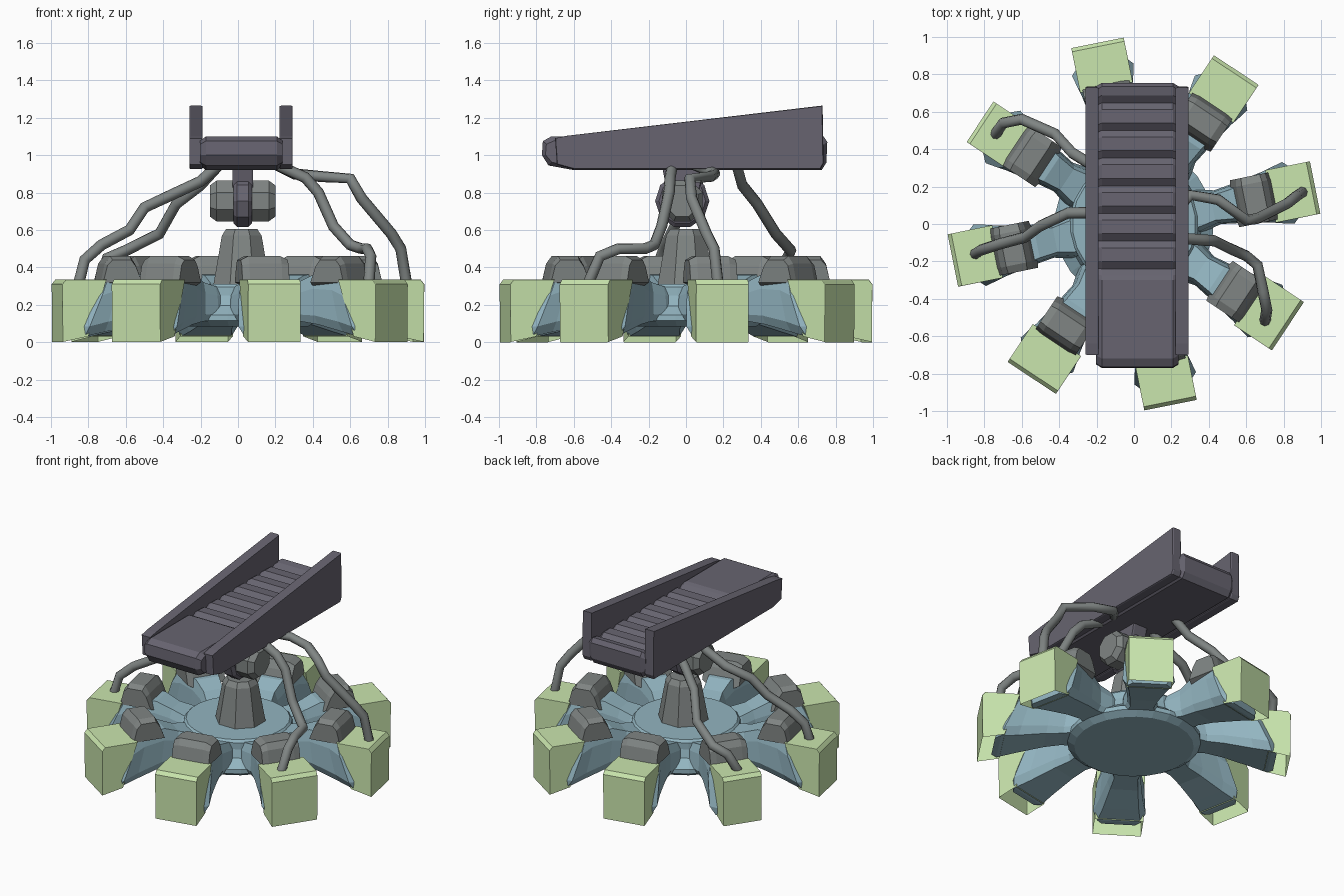
import bpy, bmesh
from math import sin, cos, tau, radians
from mathutils import Matrix

cube = bpy.data.objects.get("Cube")
if cube:
    bpy.data.objects.remove(cube)


def material(name, rgb):
    m = bpy.data.materials.new(name)
    m.use_nodes = True
    m.diffuse_color = (*rgb, 1)
    m.node_tree.nodes["Principled BSDF"].inputs["Base Color"].default_value = (*rgb, 1)
    return m


GREEN = material("pale_green", (0.59, 0.79, 0.42))
BLUE = material("dusty_blue", (0.29, 0.46, 0.53))
GREY = material("mid_grey", (0.215, 0.235, 0.23))
DARK = material("dark_slate", (0.135, 0.127, 0.162))


def loft(name, rings, mat, matrix=None, closed=True):
    """Skin a list of equal-length rings and cap both ends; open rings leave a gap."""
    bm = bmesh.new()
    loops = [[bm.verts.new(p) for p in ring] for ring in rings]
    n = len(loops[0])
    for a, b in zip(loops, loops[1:]):
        for i in range(n if closed else n - 1):
            j = (i + 1) % n
            bm.faces.new((a[i], a[j], b[j], b[i]))
    bm.faces.new(loops[0][::-1])
    bm.faces.new(loops[-1])
    bmesh.ops.recalc_face_normals(bm, faces=bm.faces)
    if matrix:
        bm.transform(matrix)
    mesh = bpy.data.meshes.new(name)
    bm.to_mesh(mesh)
    bm.free()
    mesh.materials.append(mat)
    obj = bpy.data.objects.new(name, mesh)
    bpy.context.collection.objects.link(obj)
    return obj


def turned(name, profile, sides, mat, matrix=None):
    """Solid of (radius, height) steps around z."""
    rings = [[(r * cos(tau * (i + .5) / sides), r * sin(tau * (i + .5) / sides), z)
              for i in range(sides)] for r, z in profile]
    return loft(name, rings, mat, matrix)


def slab(name, profile, half, bevel, mat, x=0.0, squash=(0.97, 0.8), matrix=None, closed=True):
    """Profile in the second and third axis, extruded along x with chamfered ends."""
    us, vs = zip(*profile)
    cu, cv = (min(us) + max(us)) / 2, (min(vs) + max(vs)) / 2

    def ring(px, su, sv):
        return [(x + px, cu + (u - cu) * su, cv + (v - cv) * sv) for u, v in profile]
    return loft(name, [ring(-half, *squash), ring(bevel - half, 1, 1),
                       ring(half - bevel, 1, 1), ring(half, *squash)], mat, matrix, closed)


# Hub
turned("hub_disc", [(0.38, 0.085), (0.425, 0.115), (0.425, 0.145), (0.36, 0.195),
                    (0.345, 0.25), (0.345, 0.295), (0.33, 0.312)], 24, BLUE)
turned("pedestal", [(0.165, 0.3), (0.115, 0.57), (0.09, 0.605)], 8, GREY,
       Matrix.Translation((0.02, 0, 0)))

# Eight legs: (bottom radius, top radius, half width, bottom z, top z)
sections = [(0.28, 0.28, 0.12, 0.12, 0.29), (0.37, 0.345, 0.115, 0.12, 0.3),
            (0.46, 0.43, 0.092, 0.11, 0.32), (0.57, 0.53, 0.108, 0.095, 0.36),
            (0.75, 0.66, 0.14, 0.055, 0.365), (0.865, 0.735, 0.168, 0.03, 0.335),
            (0.9, 0.8, 0.13, 0.03, 0.32)]
# Open shell slipped over the leg end: outer wall, rounded top edge, top
foot = [(0.985, 0), (0.988, 0.31), (0.968, 0.335), (0.745, 0.335), (0.845, 0.03)]
cap = [(0.54, 0.3), (0.575, 0.41), (0.605, 0.46), (0.715, 0.46), (0.745, 0.42), (0.77, 0.3)]
foot_half_width = {3: 0.13, 5: 0.155, 7: 0.155}


def leg_ring(rb, rt, w, zb, zt):
    half = [(rb + (rt - rb) * t, w * s, zb + (zt - zb) * t)
            for t, s in ((0, 0.82), (0.18, 1), (0.72, 0.9), (1, 0.72))]
    return half + [(r, -s, z) for r, s, z in reversed(half)]


for k in range(8):
    turn = Matrix.Rotation(radians(11.4 + 45 * k), 4, "Z")
    loft(f"leg_{k}", [leg_ring(*s) for s in sections], BLUE, turn)
    side = turn @ Matrix.Rotation(radians(-90), 4, "Z")
    slab(f"foot_{k}", foot, foot_half_width.get(k, 0.143), 0.003, GREEN,
         squash=(0.99, 0.99), matrix=side, closed=False)
    slab(f"cap_{k}", cap, 0.128, 0.04, GREY, squash=(0.92, 0.75), matrix=side)

# Pivot: drum along x with a bracket round its middle
axis = Matrix.Translation((0.025, -0.02, 0.755)) @ Matrix.Rotation(radians(90), 4, "Y")
turned("pivot_drum", [(0.09, -0.175), (0.118, -0.14), (0.118, 0.14), (0.09, 0.175)], 8, GREY, axis)
turned("pivot_bracket", [(0.125, -0.05), (0.145, -0.03), (0.145, 0.03), (0.125, 0.05)], 10, DARK, axis)
slab("bracket_neck", [(-0.1, 0.8), (-0.13, 0.95), (0.1, 0.95), (0.07, 0.8)], 0.055, 0.01, DARK, x=0.025)

# Ramp deck with seven grooves
deck = [(-0.6, 0.92), (-0.735, 0.945), (-0.77, 1.0), (-0.765, 1.075), (-0.72, 1.1), (-0.3, 1.1)]
for k in range(7):
    y = -0.24 + 0.148 * k
    deck += [(y - 0.035, 1.09), (y, 1.06), (y + 0.04, 1.092)]
deck += [(0.735, 1.1), (0.755, 1.07), (0.75, 0.96), (0.725, 0.92)]
slab("ramp_deck", deck, 0.22, 0.03, DARK, x=0.018, squash=(0.975, 0.75))

rail = [(-0.6, 0.925), (-0.69, 0.95), (-0.7, 1.09), (-0.64, 1.103), (0.73, 1.265), (0.735, 0.955), (0.72, 0.925)]
for name, x in (("right_rail", -0.225), ("left_rail", 0.257)):
    slab(name, rail, 0.034, 0.008, DARK, x=x, squash=(0.995, 0.98))

# Hoses
hoses = {
    "left_hose": [(0.2, 0.04, 0.95), (0.3, 0.155, 0.9), (0.45, 0.13, 0.885), (0.6, 0.02, 0.875),
                  (0.66, 0.03, 0.77), (0.82, 0.11, 0.58), (0.87, 0.15, 0.5), (0.9, 0.17, 0.32)],
    "front_left_hose": [(0.18, -0.07, 0.96), (0.36, -0.085, 0.88), (0.43, -0.09, 0.8),
                        (0.51, -0.13, 0.62), (0.6, -0.17, 0.52), (0.66, -0.22, 0.5),
                        (0.69, -0.36, 0.5), (0.71, -0.46, 0.46), (0.7, -0.52, 0.32)],
    "back_right_hose": [(-0.1, 0.27, 0.95), (-0.2, 0.3, 0.84), (-0.33, 0.38, 0.74),
                        (-0.42, 0.48, 0.58), (-0.6, 0.56, 0.49), (-0.7, 0.54, 0.45), (-0.74, 0.48, 0.32)],
    "right_hose": [(-0.1, 0.05, 0.95), (-0.2, 0.06, 0.86), (-0.35, 0.06, 0.79), (-0.5, -0.01, 0.72),
                   (-0.58, -0.07, 0.6), (-0.73, -0.11, 0.52), (-0.82, -0.14, 0.44), (-0.85, -0.16, 0.32)],
}
for name, path in hoses.items():
    curve = bpy.data.curves.new(name, "CURVE")
    curve.dimensions = "3D"
    curve.bevel_depth = 0.03
    curve.bevel_resolution = 2
    curve.use_fill_caps = True
    spline = curve.splines.new("POLY")
    spline.points.add(len(path) - 1)
    for point, co in zip(spline.points, path):
        point.co = (*co, 1)
    curve.materials.append(GREY)
    bpy.context.collection.objects.link(bpy.data.objects.new(name, curve))
